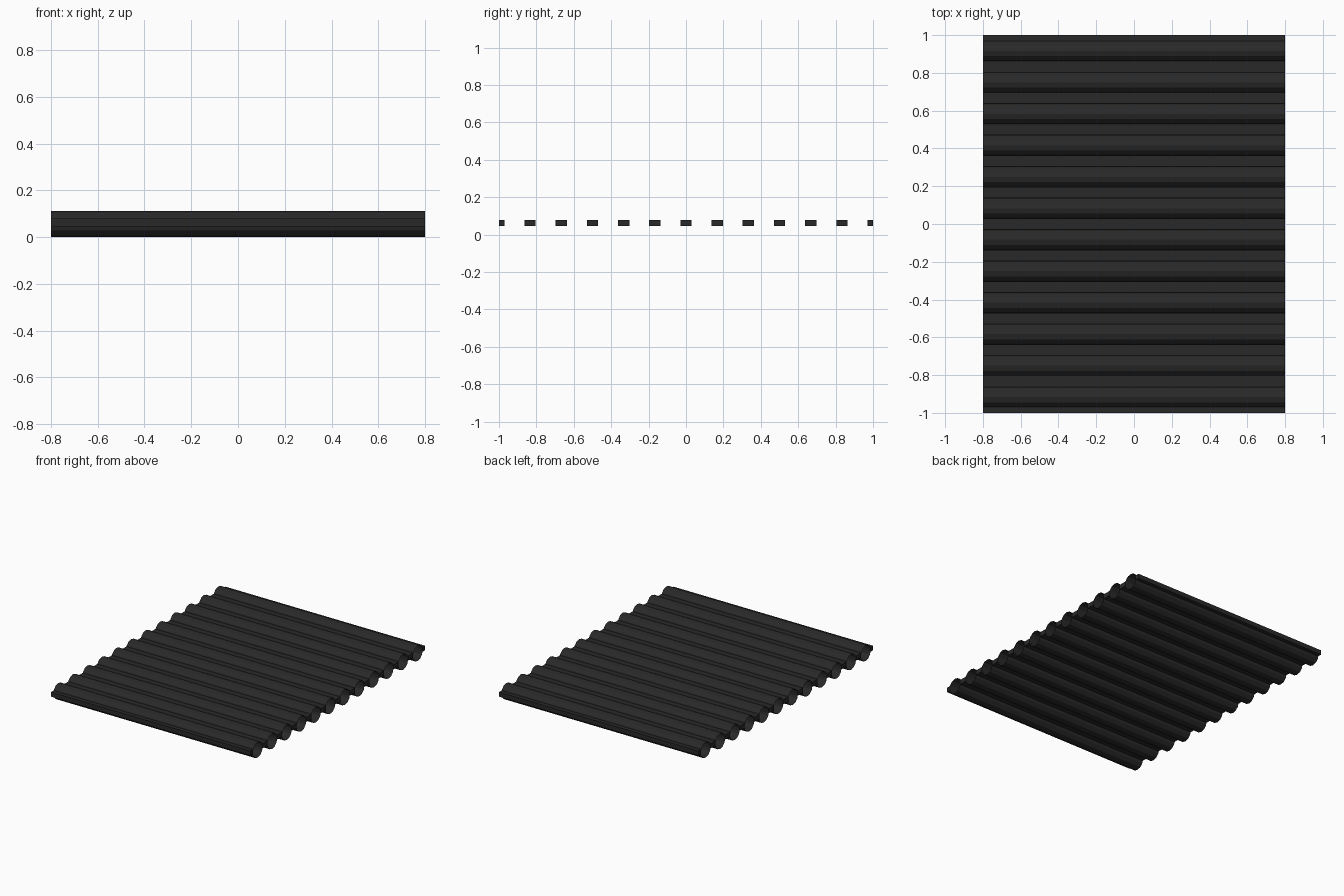
import bpy, bmesh, math

if "Cube" in bpy.data.objects:
    bpy.data.objects.remove(bpy.data.objects["Cube"])

N = 12                 # tubes across the mat
PITCH = 2.0 / N
R = 0.0565             # tube radius
HALF = 0.8             # half length along x
SIDES = 12
Z0, Z1 = 0.046, 0.079  # connecting web heights
WEB = 0.03             # half width of a web

mat = bpy.data.materials.new("dark_rubber")
mat.diffuse_color = (0.022, 0.022, 0.022, 1)
mat.use_nodes = True
mat.node_tree.nodes["Principled BSDF"].inputs["Base Color"].default_value = mat.diffuse_color


def make_object(name, bm):
    me = bpy.data.meshes.new(name)
    bm.to_mesh(me)
    bm.free()
    me.materials.append(mat)
    ob = bpy.data.objects.new(name, me)
    bpy.context.collection.objects.link(ob)
    return ob


def tube(name, y):
    # open-ended faceted tube along x
    bm = bmesh.new()
    rings = []
    for x in (-HALF, HALF):
        rings.append([bm.verts.new((x,
                                    y + R * math.cos(2 * math.pi * i / SIDES),
                                    R + R * math.sin(2 * math.pi * i / SIDES)))
                      for i in range(SIDES)])
    a, b = rings
    for i in range(SIDES):
        j = (i + 1) % SIDES
        bm.faces.new((a[i], a[j], b[j], b[i]))
    bmesh.ops.recalc_face_normals(bm, faces=bm.faces)
    return make_object(name, bm)


def web(name, y0, y1):
    # flat bar joining neighbouring tubes
    bm = bmesh.new()
    bmesh.ops.create_cube(bm, size=1)
    for v in bm.verts:
        v.co.x *= 2 * HALF
        v.co.y = y0 if v.co.y < 0 else y1
        v.co.z = Z0 if v.co.z < 0 else Z1
    return make_object(name, bm)


# row of hollow tubes
for k in range(N):
    tube(f"tube_{k + 1}", -1 + PITCH * (k + 0.5))

# webs between tubes, with half-width webs at both edges
for k in range(N + 1):
    y = -1 + PITCH * k
    web(f"web_{k + 1}", max(-1, y - WEB), min(1, y + WEB))
